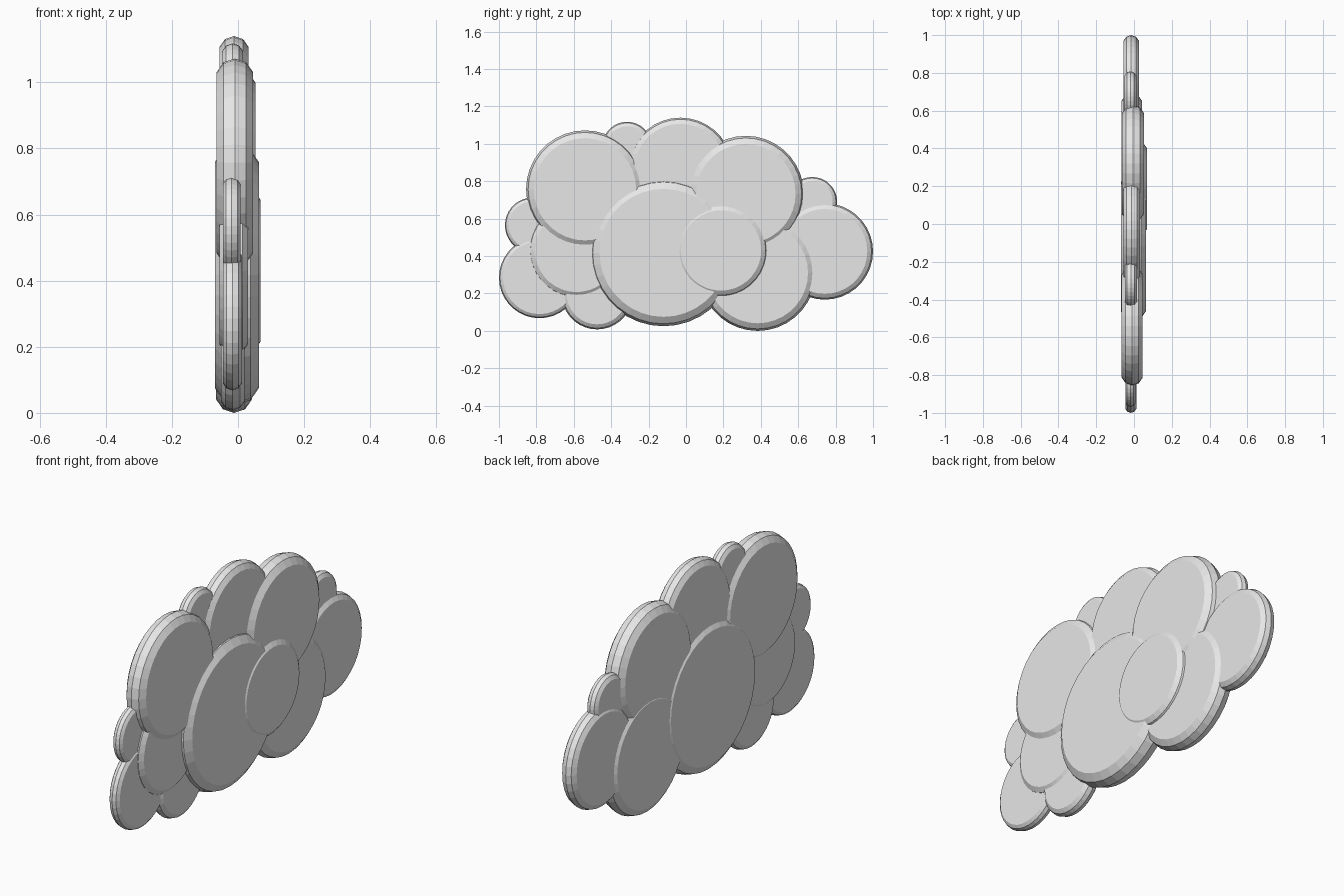
import bpy, bmesh, math

if "Cube" in bpy.data.objects:
    bpy.data.objects.remove(bpy.data.objects["Cube"])

SEGMENTS = 36

# Single flat colour
grey = bpy.data.materials.new("cloud_grey")
grey.diffuse_color = (0.8, 0.8, 0.8, 1.0)
grey.use_nodes = True
grey.node_tree.nodes["Principled BSDF"].inputs["Base Color"].default_value = grey.diffuse_color


def puff(name, y, z, r, x0, x1):
    """Flat round disc facing along x, with a two-step bevelled rim."""
    mid, h = (x0 + x1) / 2, (x1 - x0) / 2
    # (offset along x, radius) from the back face to the front face
    profile = [(-h, r - 0.75 * h), (-0.62 * h, r - 0.2 * h), (0, r),
               (0.62 * h, r - 0.2 * h), (h, r - 0.75 * h)]
    bm = bmesh.new()
    rings = []
    for dx, rad in profile:
        ring = []
        for i in range(SEGMENTS):
            a = 2 * math.pi * i / SEGMENTS
            ring.append(bm.verts.new((mid + dx, y + rad * math.cos(a), z + rad * math.sin(a))))
        rings.append(ring)
    for lo, hi in zip(rings, rings[1:]):
        for i in range(SEGMENTS):
            j = (i + 1) % SEGMENTS
            bm.faces.new((lo[i], lo[j], hi[j], hi[i]))
    bm.faces.new(rings[0])
    bm.faces.new(rings[-1])
    bmesh.ops.recalc_face_normals(bm, faces=bm.faces[:])
    mesh = bpy.data.meshes.new(name)
    bm.to_mesh(mesh)
    bm.free()
    mesh.materials.append(grey)
    obj = bpy.data.objects.new(name, mesh)
    bpy.context.collection.objects.link(obj)


# Large central puffs
puff("centre_puff", -0.12, 0.417, 0.392, -0.070, 0.063)
puff("centre_front_puff", 0.187, 0.43, 0.248, -0.020, 0.068)

# Upper row
puff("upper_left_puff", -0.54, 0.757, 0.315, -0.065, 0.046)
puff("upper_middle_puff", -0.03, 0.86, 0.28, -0.056, 0.032)
puff("upper_right_puff", 0.32, 0.733, 0.31, -0.064, 0.053)
puff("top_small_puff", -0.315, 0.985, 0.133, -0.048, 0.015)

# Right side
puff("lower_right_puff", 0.383, 0.31, 0.31, -0.066, 0.042)
puff("far_right_puff", 0.742, 0.425, 0.258, -0.056, 0.026)
puff("right_small_puff", 0.675, 0.69, 0.133, -0.050, 0.012)

# Left side
puff("middle_left_puff", -0.585, 0.43, 0.255, -0.056, 0.030)
puff("left_small_puff", -0.82, 0.565, 0.148, -0.046, 0.008)
puff("far_left_puff", -0.783, 0.285, 0.217, -0.046, 0.012)
puff("lower_left_puff", -0.475, 0.198, 0.19, -0.052, 0.020)
